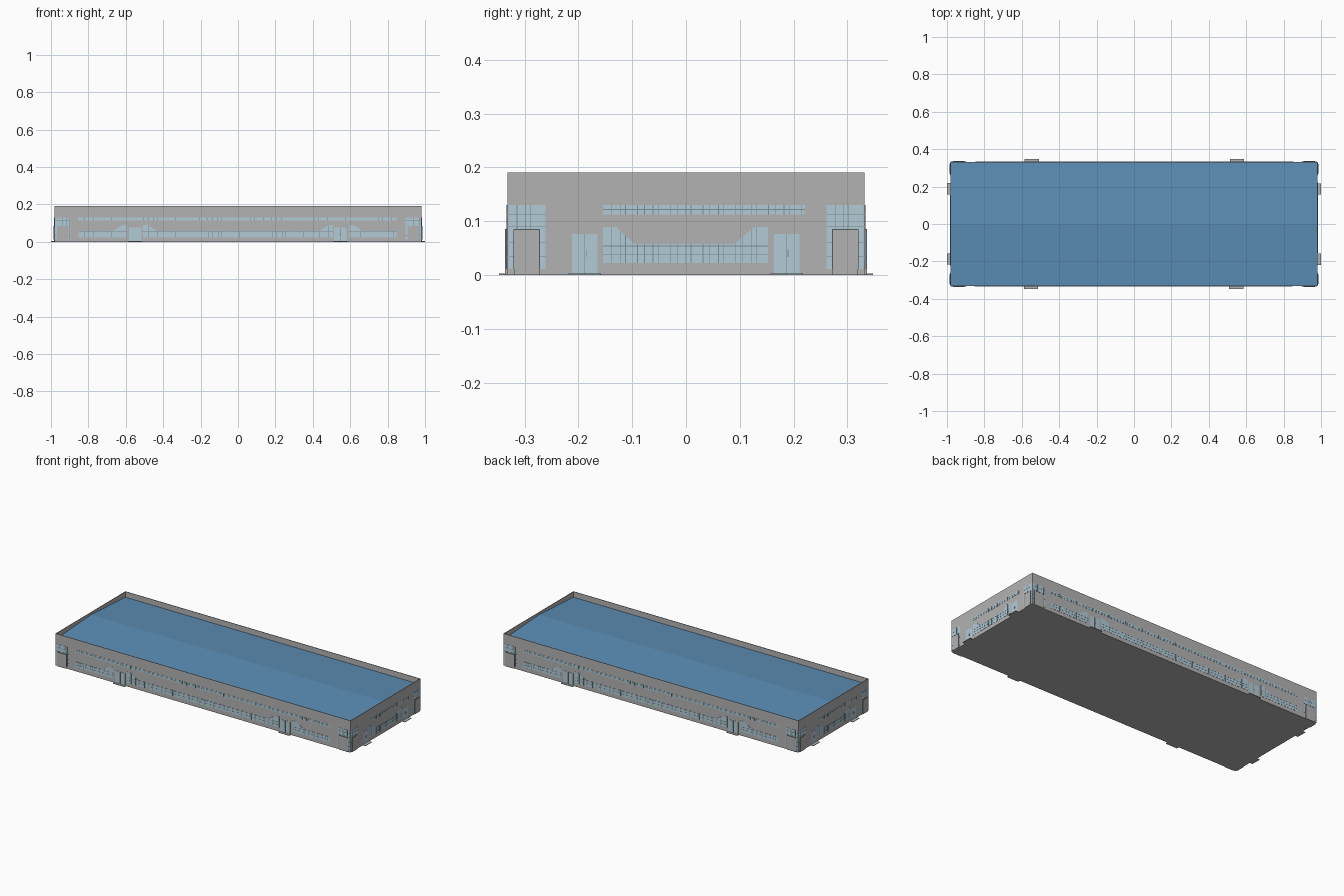
import bpy, bmesh, math

if "Cube" in bpy.data.objects:
    bpy.data.objects.remove(bpy.data.objects["Cube"])

X, Y, H = 0.981, 0.332, 0.191      # half length, half depth, wall height
EAVE, RIDGE = 0.157, 0.177         # shallow gable roof behind the parapet


def material(name, rgb):
    m = bpy.data.materials.new(name)
    m.diffuse_color = (*rgb, 1)
    m.use_nodes = True
    m.node_tree.nodes["Principled BSDF"].inputs["Base Color"].default_value = m.diffuse_color
    return m


GREY = material("wall_grey", (0.45, 0.45, 0.45))
GLASS = material("pale_blue_glass", (0.45, 0.60, 0.68))
BLUE = material("roof_blue", (0.105, 0.27, 0.47))
FRAME = material("frame_slate", (0.20, 0.27, 0.31))


def finish(bm, name, mat):
    bmesh.ops.recalc_face_normals(bm, faces=bm.faces)
    me = bpy.data.meshes.new(name)
    bm.to_mesh(me)
    bm.free()
    me.materials.append(mat)
    ob = bpy.data.objects.new(name, me)
    bpy.context.collection.objects.link(ob)
    return ob


def prism(bm, a, b):
    """Solid between two matching rings of points."""
    va, vb = [bm.verts.new(p) for p in a], [bm.verts.new(p) for p in b]
    bm.faces.new(va)
    bm.faces.new(vb[::-1])
    n = len(va)
    for i in range(n):
        bm.faces.new((va[i], vb[i], vb[(i + 1) % n], va[(i + 1) % n]))


def box(bm, x0, x1, y0, y1, z0, z1):
    ring = [(x0, y0), (x1, y0), (x1, y1), (x0, y1)]
    prism(bm, [(x, y, z0) for x, y in ring], [(x, y, z1) for x, y in ring])


class Wall:
    """Maps (along, height, outward) onto one of the four walls."""

    def __init__(self, name, end, sign):
        self.name, self.end, self.s = name, end, sign

    def at(self, u, z, d):
        x, y = (X + d, u) if self.end else (u, -Y - d)
        return (self.s * x, self.s * y, z)

    def plate(self, bm, outline, d0, d1):
        prism(bm, [self.at(u, z, d0) for u, z in outline],
              [self.at(u, z, d1) for u, z in outline])

    def rect(self, bm, u0, u1, z0, z1, d0, d1):
        self.plate(bm, [(u0, z0), (u1, z0), (u1, z1), (u0, z1)], d0, d1)


def height(top, u):
    for (a, za), (b, zb) in zip(top, top[1:]):
        if a <= u <= b:
            return za + (zb - za) * (u - a) / (b - a)
    return top[-1][1]


def window(wall, glass, frame, top, z0, rails, step):
    """Glazed strip whose upper edge follows the 'top' profile."""
    u0, u1 = top[0][0], top[-1][0]
    wall.plate(glass, [(u0, z0), (u1, z0)] + top[::-1], -0.001, 0.001)
    w = 0.0006
    # mullions at a gently uneven spacing
    u, i = u0 + step, 0
    while u < u1 - step * 0.4:
        wall.rect(frame, u - w, u + w, z0, height(top, u), 0, 0.0016)
        u += step * (1.0, 0.6, 1.4, 0.8)[i % 4]
        i += 1
    # rails, split where the strip is too low
    for z in rails:
        n = 60
        run = None
        for k in range(n + 1):
            u = u0 + (u1 - u0) * k / n
            tall = height(top, u) >= z
            if tall and run is None:
                run = u
            if run is not None and (not tall or k == n):
                if u > run:
                    wall.rect(frame, run, u - (0 if tall else (u1 - u0) / n),
                              z - w, z + w, 0, 0.0016)
                run = None


HI, LO = 0.089, 0.058
LONG = dict(
    upper=[(-0.852, 0.13), (0.848, 0.13)],
    lower=[
        [(-0.852, LO), (-0.67, LO), (-0.617, HI), (-0.596, HI)],
        [(-0.507, HI), (-0.485, HI), (-0.43, LO), (0.43, LO), (0.485, HI), (0.507, HI)],
        [(0.596, HI), (0.617, HI), (0.67, LO), (0.848, LO)]],
    doors=[-0.55, 0.547], door_half=0.033, step_half=0.038,
    corner=(0.895, 0.979), panel=(0.906, 0.968), depth=0.347 - Y, step=0.03)
SHORT = dict(
    upper=[(-0.154, 0.13), (0.221, 0.13)],
    lower=[[(-0.154, HI), (-0.129, HI), (-0.096, LO), (0.09, LO), (0.126, HI), (0.152, HI)]],
    doors=[-0.188, 0.187], door_half=0.0235, step_half=0.03,
    corner=(0.261, 0.330), panel=(0.272, 0.320), depth=1.0 - X, step=0.016)

for name, end, sign in (("front", False, 1), ("back", False, -1),
                        ("right", True, 1), ("left", True, -1)):
    wall = Wall(name, end, sign)
    p = SHORT if end else LONG
    half = Y if end else X

    # wall sheet with parapet
    bm = bmesh.new()
    wall.rect(bm, -half, half, 0, H, -0.003, 0)
    finish(bm, name + "_wall", GREY)

    glass, frame, grey, steps = (bmesh.new() for _ in range(4))
    # ribbon windows
    window(wall, glass, frame, p["upper"], 0.113, [0.122], p["step"])
    for top in p["lower"]:
        window(wall, glass, frame, top, 0.023, [0.039, 0.054], p["step"])
    # doors with centre split, handle and doorstep
    for c in p["doors"]:
        h = p["door_half"]
        wall.rect(glass, c - h, c + h, 0.003, 0.076, -0.001, 0.001)
        wall.rect(frame, c - 0.0005, c + 0.0005, 0.003, 0.076, 0, 0.0014)
        wall.rect(frame, c + 0.002, c + 0.003, 0.034, 0.047, 0, 0.003)
        h = p["step_half"]
        wall.rect(steps, c - h, c + h, 0, 0.003, -0.002, p["depth"])
    # corner windows around projecting grey porches
    for s in (-1, 1):
        a, b = sorted((s * p["corner"][0], s * p["corner"][1]))
        window(wall, glass, frame, [(a, 0.13), (b, 0.13)], 0.011,
               [0.035, 0.06, 0.09, 0.112], 0.016)
        a, b = sorted((s * p["panel"][0], s * p["panel"][1]))
        wall.rect(grey, a, b, 0, 0.084, 0, 0.004)
        for u in (a, b):
            wall.rect(frame, u - 0.0008, u + 0.0008, 0.011, 0.085, 0, 0.0045)
        wall.rect(frame, a, b, 0.084, 0.0855, 0, 0.0045)
    finish(glass, name + "_glazing", GLASS)
    finish(frame, name + "_window_frames", FRAME)
    finish(grey, name + "_corner_porches", GREY)
    finish(steps, name + "_doorsteps", GREY)

# floor slab
bm = bmesh.new()
box(bm, -X, X, -Y, Y, 0, 0.002)
finish(bm, "floor", GREY)

# gable roof sunk behind the parapet
bm = bmesh.new()
y = Y - 0.003
profile = [(-y, EAVE - 0.004), (y, EAVE - 0.004), (y, EAVE), (0, RIDGE), (-y, EAVE)]
prism(bm, [(-X + 0.003, a, z) for a, z in profile], [(X - 0.003, a, z) for a, z in profile])
finish(bm, "roof", BLUE)
